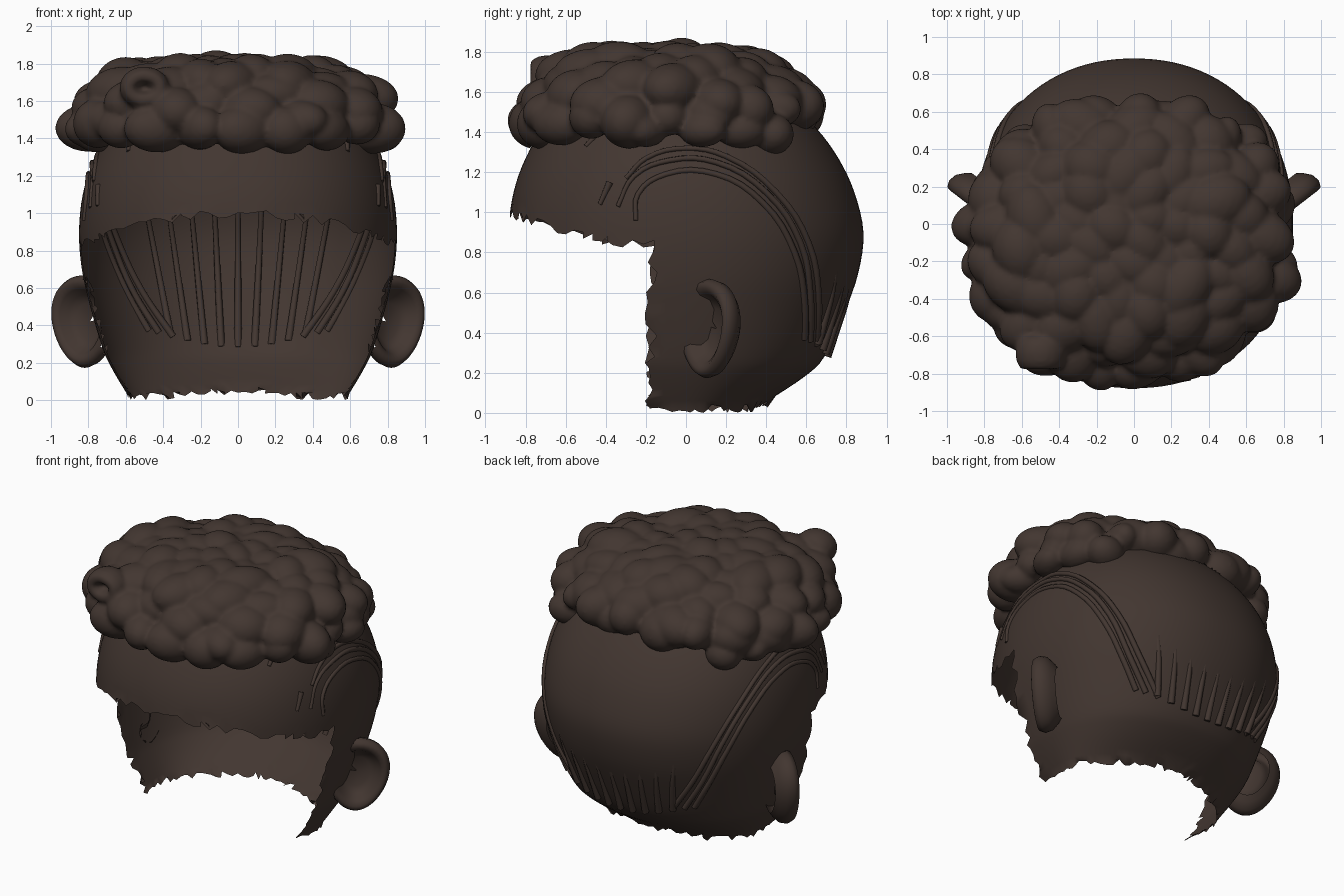
import bpy, bmesh, math, random
from mathutils import Vector, Matrix

if "Cube" in bpy.data.objects:
    bpy.data.objects.remove(bpy.data.objects["Cube"])

random.seed(4)
brown = bpy.data.materials.new("dark_brown")
brown.diffuse_color = (0.055, 0.037, 0.03, 1)
brown.use_nodes = True
brown.node_tree.nodes["Principled BSDF"].inputs["Base Color"].default_value = brown.diffuse_color

# skull sections: z, half width, front y, back y
ROWS = [(0.0, .57, -.55, .33), (.06, .61, -.6, .41), (.18, .68, -.66, .59), (.28, .725, -.7, .69),
        (.5, .79, -.8, .79), (.7, .835, -.86, .86), (.9, .85, -.885, .885), (1.1, .83, -.86, .84),
        (1.27, .775, -.80, .76), (1.42, .68, -.71, .65), (1.55, .54, -.57, .51),
        (1.66, .35, -.37, .33), (1.72, .17, -.18, .16), (1.74, .01, -.01, .01)]
P = 2.15


def section(z):
    z = min(max(z, 0), 1.739)
    for a, b in zip(ROWS, ROWS[1:]):
        if z <= b[0]:
            t = (z - a[0]) / (b[0] - a[0])
            return [p + (q - p) * t for p, q in zip(a, b)]


def skull_x(y, z):
    _, rx, yf, yb = section(z)
    return rx * max(0, 1 - abs(y / (yb if y > 0 else yf)) ** P) ** (1 / P)


def skull_back(x, z):
    _, rx, yf, yb = section(z)
    return yb * max(0, 1 - abs(x / rx) ** P) ** (1 / P)


def finish(name, bm):
    me = bpy.data.meshes.new(name)
    bm.to_mesh(me)
    bm.free()
    me.shade_smooth()
    me.materials.append(brown)
    ob = bpy.data.objects.new(name, me)
    bpy.context.collection.objects.link(ob)
    return ob


def loft(bm, rings, closed_ends=False):
    loops = [[bm.verts.new(p) for p in r] for r in rings]
    n = len(loops[0])
    for a, b in zip(loops, loops[1:]):
        for i in range(n):
            j = (i + 1) % n
            bm.faces.new((a[i], a[j], b[j], b[i]))
    if closed_ends:
        bm.faces.new(loops[0])
    return loops


def spline(a, b, c, d, t):
    return [.5 * (2 * q + (r - p) * t + (2 * p - 5 * q + 4 * r - s) * t * t + (3 * q - p - 3 * r + s) * t ** 3)
            for p, q, r, s in zip(a, b, c, d)]


# scalp shell with a ragged opening for the face and neck
sections = []
for i in range(len(ROWS) - 1):
    ctrl = [ROWS[min(max(i + k, 0), len(ROWS) - 1)] for k in (-1, 0, 1, 2)]
    sections += [spline(*ctrl, k / 4) for k in range(4)]
rings = []
for z, rx, yf, yb in sections:
    ring = []
    for k in range(104):
        a = 2 * math.pi * k / 104
        c, s = math.cos(a), math.sin(a)
        f = 1 / (abs(c) ** P + abs(s) ** P) ** (1 / P)
        ring.append((rx * c * f, (yb if s > 0 else -yf) * s * f, z))
    rings.append(ring)
bm = bmesh.new()
bm.faces.new(loft(bm, rings)[-1])
bmesh.ops.triangulate(bm, faces=bm.faces)
bmesh.ops.recalc_face_normals(bm, faces=bm.faces)


def brow(y):
    return .84 + .16 * max(0, (-y - .17) / .71) ** 1.7


def neck(x):
    return .025 + .035 * max(0, 1 - abs(x) / .4)


cut = []
for f in bm.faces:
    c = f.calc_center_median()
    if (c.y < -.165 and c.z < brow(c.y)) or c.z < neck(c.x):
        cut.append(f)
bmesh.ops.delete(bm, geom=cut, context='FACES')
for v in [v for v in bm.verts if v.is_boundary]:    # ragged rim
    j = random.uniform(-.028, .02)
    if v.co.z < .12 and v.co.y > -.14:
        v.co.z = max(0, neck(v.co.x) + j)
    elif v.co.z < .8:
        v.co.y = -.17 + 1.3 * j
    else:
        v.co.z = brow(v.co.y) + j
finish("scalp", bm)

# dished ears, flared out from the head
EAR = [(.03, -.06), (.4, -.055), (.58, -.03), (.7, .015), (.82, .035), (.93, .03), (1, -.005),
       (.95, -.05), (.8, -.085), (.65, -.11)]
for side, label in ((1, "left"), (-1, "right")):
    bm = bmesh.new()
    rings = []
    for s, d in EAR:
        ring = []
        for k in range(40):
            a = 2 * math.pi * k / 40
            u = s * .2 * math.cos(a) * (1 + .16 * math.sin(a)) + s * .01 * math.sin(a)
            ring.append((side * (.83 + .79 * u + .61 * d), .105 + .61 * u - .79 * d, .42 + s * .247 * math.sin(a)))
        rings.append(ring)
    loft(bm, rings, True)
    bmesh.ops.recalc_face_normals(bm, faces=bm.faces)
    buried = [v for v in bm.verts if abs(v.co.x) < skull_x(v.co.y, v.co.z) - .035]
    bmesh.ops.delete(bm, geom=buried, context='VERTS')
    finish("ear_" + label, bm)

# curly hair mass: overlapping blobs fused by a remesh
bm = bmesh.new()


def blob(x, y, z, r, flat=.85):
    m = Matrix.Translation((x, y, z)) @ Matrix.Rotation(random.uniform(0, 3), 4, 'Z') @ \
        Matrix.Diagonal((r * random.uniform(1, 1.35), r * .95, r * flat, 1))
    bmesh.ops.create_icosphere(bm, subdivisions=3, radius=1, matrix=m)


def plan(a, r):     # slightly squared footprint
    c, s = math.cos(a), math.sin(a)
    f = r / (abs(c) ** 2.3 + abs(s) ** 2.3) ** (1 / 2.3)
    return .76 * c * f - .03, .64 * s * f - .09


N = 68
for i in range(N):
    r = math.sqrt((i + .5) / N)
    x, y = plan(i * 2.39996, r)
    blob(x, y, 1.49 + .23 * (1 - r ** 5) - .06 * max(0, y) + random.uniform(-.03, .03), random.uniform(.13, .17))
for i in range(21):
    a = 2 * math.pi * i / 21
    x, y = plan(a, 1.02)
    blob(x, y, 1.47 + .05 * max(0, math.sin(a)) + random.uniform(-.03, .03), random.uniform(.10, .145), .95)
for s in (-1, 1):       # lower locks at the temples
    blob(s * .58, .42, 1.39, .12, .9)
    blob(s * .68, .27, 1.41, .11)
    blob(s * .76, .08, 1.41, .10)
    blob(s * .76, -.2, 1.41, .10)
bmesh.ops.create_icosphere(bm, subdivisions=3, radius=1,
                           matrix=Matrix.Translation((-.02, -.09, 1.57)) @ Matrix.Diagonal((.74, .64, .2, 1)))
# open curl on the front
curl = []
for k in range(25):
    a = 2 * math.pi * k / 24
    curl.append([(-.5 + (.085 + .05 * math.cos(t)) * math.cos(a), -.69 + .09 * math.sin(t),
                  1.67 + (.065 + .05 * math.cos(t)) * math.sin(a))
                 for t in [2 * math.pi * q / 12 for q in range(12)]])
loft(bm, curl)
bmesh.ops.remove_doubles(bm, verts=bm.verts, dist=1e-4)
bmesh.ops.recalc_face_normals(bm, faces=bm.faces)
source = finish("hair_blobs", bm)
mod = source.modifiers.new("fuse", 'REMESH')
mod.mode = 'VOXEL'
mod.voxel_size = .016
sm = source.modifiers.new("soften", 'SMOOTH')
sm.factor, sm.iterations = .5, 2
fused = bpy.data.meshes.new_from_object(source.evaluated_get(bpy.context.evaluated_depsgraph_get()))
bpy.data.objects.remove(source)
bm = bmesh.new()
bm.from_mesh(fused)
hidden = [v for v in bm.verts if abs(v.co.x) < skull_x(v.co.y, v.co.z) - .05 and v.co.z < 1.7]
bmesh.ops.delete(bm, geom=hidden, context='VERTS')
finish("curly_hair", bm)


# combed strands as tapered tubes
def strands(name, paths, radius):
    cu = bpy.data.curves.new(name, 'CURVE')
    cu.dimensions = '3D'
    cu.bevel_depth = radius
    cu.bevel_resolution = 1
    cu.resolution_u = 4
    cu.use_fill_caps = True
    for pts in paths:
        sp = cu.splines.new('BEZIER')
        sp.bezier_points.add(len(pts) - 1)
        for i, (b, p) in enumerate(zip(sp.bezier_points, pts)):
            b.co = p
            b.handle_left_type = b.handle_right_type = 'AUTO'
            b.radius = .7 + .4 * i / (len(pts) - 1)
    cu.materials.append(brown)
    bpy.context.collection.objects.link(bpy.data.objects.new(name, cu))


# strands arching over each ear, given as (y, z)
SIDE = [[(-.25, .96), (-.24, 1.09), (-.1, 1.19), (.15, 1.19), (.38, 1.05), (.54, .8), (.59, .55), (.59, .37)],
        [(-.34, 1.03), (-.26, 1.18), (-.08, 1.26), (.15, 1.25), (.4, 1.1), (.57, .85), (.62, .58), (.62, .36)],
        [(-.3, 1.17), (-.2, 1.27), (0, 1.32), (.2, 1.28), (.45, 1.1), (.61, .85), (.66, .58), (.65, .34)],
        [(-.43, 1.04), (-.38, 1.15)], [(-.5, 1.33), (-.43, 1.4)]]
for s, label in ((1, "left"), (-1, "right")):
    strands("side_strands_" + label, [[(s * (skull_x(y, z) + .004), y, z) for y, z in p] for p in SIDE], .018)

# fan of strands surfacing at the nape
fan = []
for k in range(-4, 5):
    xb, zb = k * .09, .28 + .004 * k * k
    path = []
    for t, off in ((1.05, -.06), (.7, -.03), (.4, -.014), (.15, .003), (0, .016)):
        x, z = xb * (1 + .4 * t), zb + .75 * t
        path.append((x, skull_back(x, z) + off * (1 - .06 * abs(k)), z))
    fan.append(path)
strands("nape_strands", fan, .02)
